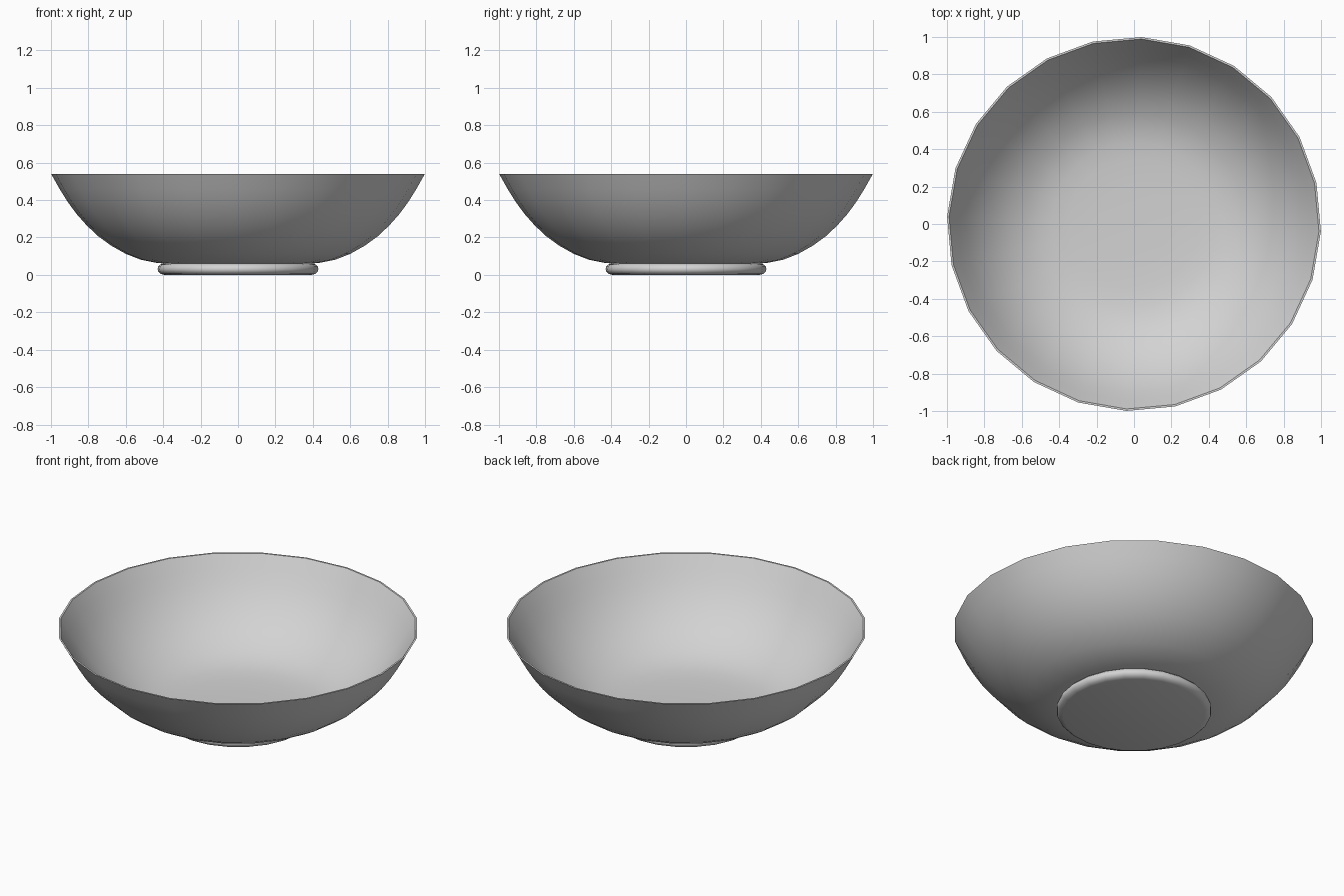
import bpy
import bmesh
import math

cube = bpy.data.objects.get("Cube")
if cube:
    bpy.data.objects.remove(cube, do_unlink=True)

SIDES = 24
START = math.radians(-2.3)
WALL = 0.012

grey = bpy.data.materials.new("light_grey")
grey.use_nodes = True
colour = (0.65, 0.65, 0.65, 1)
grey.diffuse_color = colour
grey.node_tree.nodes["Principled BSDF"].inputs["Base Color"].default_value = colour


def lathe(name, profile):
    """Spin a radius/height profile around the vertical axis."""
    bm = bmesh.new()
    points = [bm.verts.new((r * math.cos(START), r * math.sin(START), z)) for r, z in profile]
    edges = [bm.edges.new(pair) for pair in zip(points, points[1:])]
    bmesh.ops.spin(bm, geom=points + edges, cent=(0, 0, 0), axis=(0, 0, 1),
                   angle=2 * math.pi, steps=SIDES)
    bmesh.ops.remove_doubles(bm, verts=bm.verts, dist=0.0005)
    bmesh.ops.recalc_face_normals(bm, faces=bm.faces)
    mesh = bpy.data.meshes.new(name)
    bm.to_mesh(mesh)
    bm.free()
    mesh.materials.append(grey)
    obj = bpy.data.objects.new(name, mesh)
    bpy.context.collection.objects.link(obj)
    bpy.ops.object.select_all(action="DESELECT")
    obj.select_set(True)
    bpy.context.view_layer.objects.active = obj
    bpy.ops.object.shade_smooth_by_angle(angle=math.radians(35))
    return obj


def inset(profile, thickness):
    """Offset a profile towards the inside of the bowl."""
    inner = []
    for i, (r, z) in enumerate(profile):
        r0, z0 = profile[max(i - 1, 0)]
        r1, z1 = profile[min(i + 1, len(profile) - 1)]
        slope = math.atan2(z1 - z0, r1 - r0)
        inner.append((max(r - thickness * math.sin(slope), 0),
                      z + thickness * math.cos(slope)))
    inner[0] = (0, profile[0][1] + thickness)
    inner[-1] = (inner[-1][0], profile[-1][1])
    return inner


# Bowl: thin curved wall with a flat rim
outer = [(0, 0.05), (0.2, 0.051), (0.35, 0.056), (0.44, 0.065), (0.52, 0.081),
         (0.6, 0.112), (0.68, 0.157), (0.75, 0.208), (0.81, 0.265),
         (0.86, 0.321), (0.91, 0.388), (0.955, 0.46), (1, 0.54)]
lathe("bowl", outer + inset(outer, WALL)[::-1])

# Foot: closed disc with a rounded edge
lathe("foot", [(0, 0), (0.395, 0), (0.415, 0.006), (0.427, 0.018), (0.43, 0.03),
               (0.427, 0.044), (0.415, 0.056), (0.395, 0.06)])
